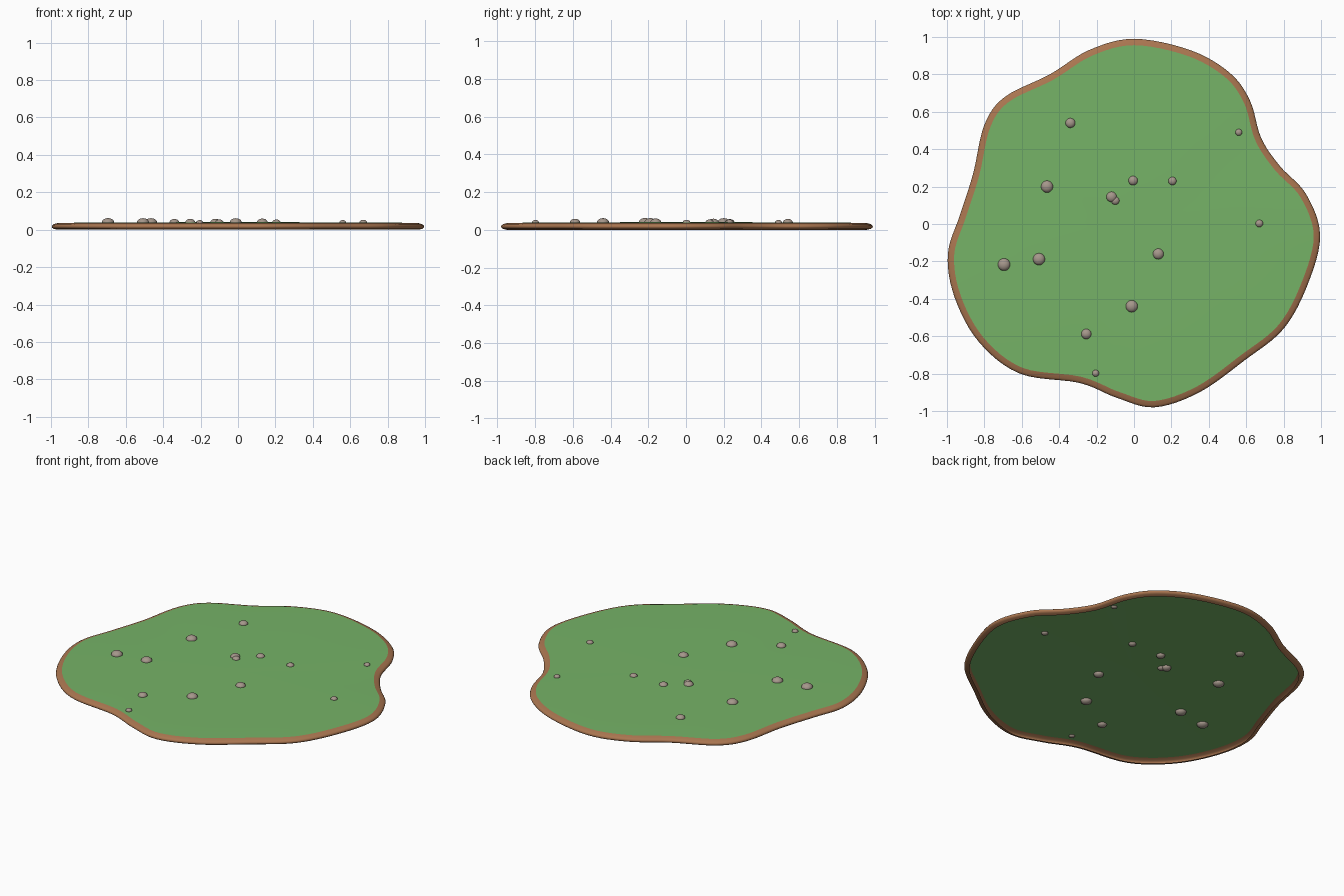
import bpy, bmesh, math
from mathutils import Vector, Matrix

cube = bpy.data.objects.get("Cube")
if cube:
    bpy.data.objects.remove(cube, do_unlink=True)


def material(name, rgb):
    m = bpy.data.materials.new(name)
    m.use_nodes = True
    m.diffuse_color = (*rgb, 1)
    bsdf = m.node_tree.nodes["Principled BSDF"]
    bsdf.inputs["Base Color"].default_value = (*rgb, 1)
    bsdf.inputs["Roughness"].default_value = 0.9
    return m


GRASS = material("grass green", (0.18, 0.45, 0.135))
SOIL = material("soil brown", (0.40, 0.18, 0.08))
STONE = material("stone grey", (0.38, 0.31, 0.26))


def finish(bm, name, mat):
    mesh = bpy.data.meshes.new(name)
    bm.to_mesh(mesh)
    bm.free()
    mesh.materials.append(mat)
    ob = bpy.data.objects.new(name, mesh)
    bpy.context.collection.objects.link(ob)
    for p in mesh.polygons:
        p.use_smooth = True
    return ob


# Wavy shoreline, clockwise from the back, smoothed with a closed spline
SHORE = [(0, .99), (.30, .93), (.51, .81), (.62, .66), (.68, .46), (.78, .31),
         (.92, .16), (.995, -.06), (.93, -.32), (.80, -.56), (.59, -.73),
         (.35, -.90), (.11, -.98), (-.09, -.93), (-.29, -.85), (-.61, -.80),
         (-.83, -.63), (-.96, -.39), (-.995, -.16), (-.93, .05), (-.86, .27),
         (-.80, .53), (-.69, .68), (-.45, .80), (-.24, .93)]


def closed_spline(points, steps):
    pts = [Vector(p) for p in points]
    n, out = len(pts), []
    for i in range(n):
        a, b, c, d = (pts[(i + k) % n] for k in (-1, 0, 1, 2))
        for s in range(steps):
            t = s / steps
            out.append(0.5 * (2 * b + (c - a) * t + (2 * a - 5 * b + 4 * c - d) * t * t
                              + (3 * b - a - 3 * c + d) * t ** 3))
    return out


outline = closed_spline(SHORE, 6)
N = len(outline)


def inset(distance):
    result = []
    for i, p in enumerate(outline):
        t = (outline[(i + 1) % N] - outline[i - 1]).normalized()
        result.append(p + Vector((t.y, -t.x)) * distance)
    return result


def add_ring(bm, points, z):
    return [bm.verts.new((p.x, p.y, z)) for p in points]


def bridge(bm, lower, upper):
    for i in range(N):
        j = (i + 1) % N
        bm.faces.new((lower[j], lower[i], upper[i], upper[j]))


# Rounded soil rim, swept around the shoreline
bm = bmesh.new()
profile = [(.030, 0), (.010, .005), (.002, .011), (0, .018), (.004, .025),
           (.012, .030), (.034, .036)]
rings = [add_ring(bm, inset(d), z) for d, z in profile]
for a, b in zip(rings, rings[1:]):
    bridge(bm, a, b)
finish(bm, "soil_rim", SOIL)

# Gently domed grass sheet, open underneath
bm = bmesh.new()
edge = inset(.034)
rings = [add_ring(bm, [p * s for p in edge], z)
         for s, z in ((1, .036), (.85, .038), (.6, .039), (.3, .040))]
for a, b in zip(rings, rings[1:]):
    bridge(bm, a, b)
centre = bm.verts.new((0, 0, .040))
for i in range(N):
    bm.faces.new((rings[-1][(i + 1) % N], rings[-1][i], centre))
finish(bm, "grass_top", GRASS)

# Flattened pebbles half sunk in the grass: x, y, radius
PEBBLES = [(-.34, .54, .026), (.56, .49, .018), (-.465, .20, .032), (-.12, .145, .028),
           (-.10, .125, .022), (-.005, .232, .025), (.205, .23, .022), (.67, .003, .020),
           (-.695, -.217, .033), (-.508, -.188, .032), (.13, -.16, .029),
           (-.012, -.44, .032), (-.255, -.588, .027), (-.205, -.798, .018)]
for k, (x, y, r) in enumerate(PEBBLES):
    bm = bmesh.new()
    bmesh.ops.create_uvsphere(bm, u_segments=20, v_segments=12, radius=r,
                              matrix=Matrix.Translation((x, y, .039)) @ Matrix.Diagonal((1, 1, .7, 1)))
    finish(bm, f"pebble_{k + 1}", STONE)
